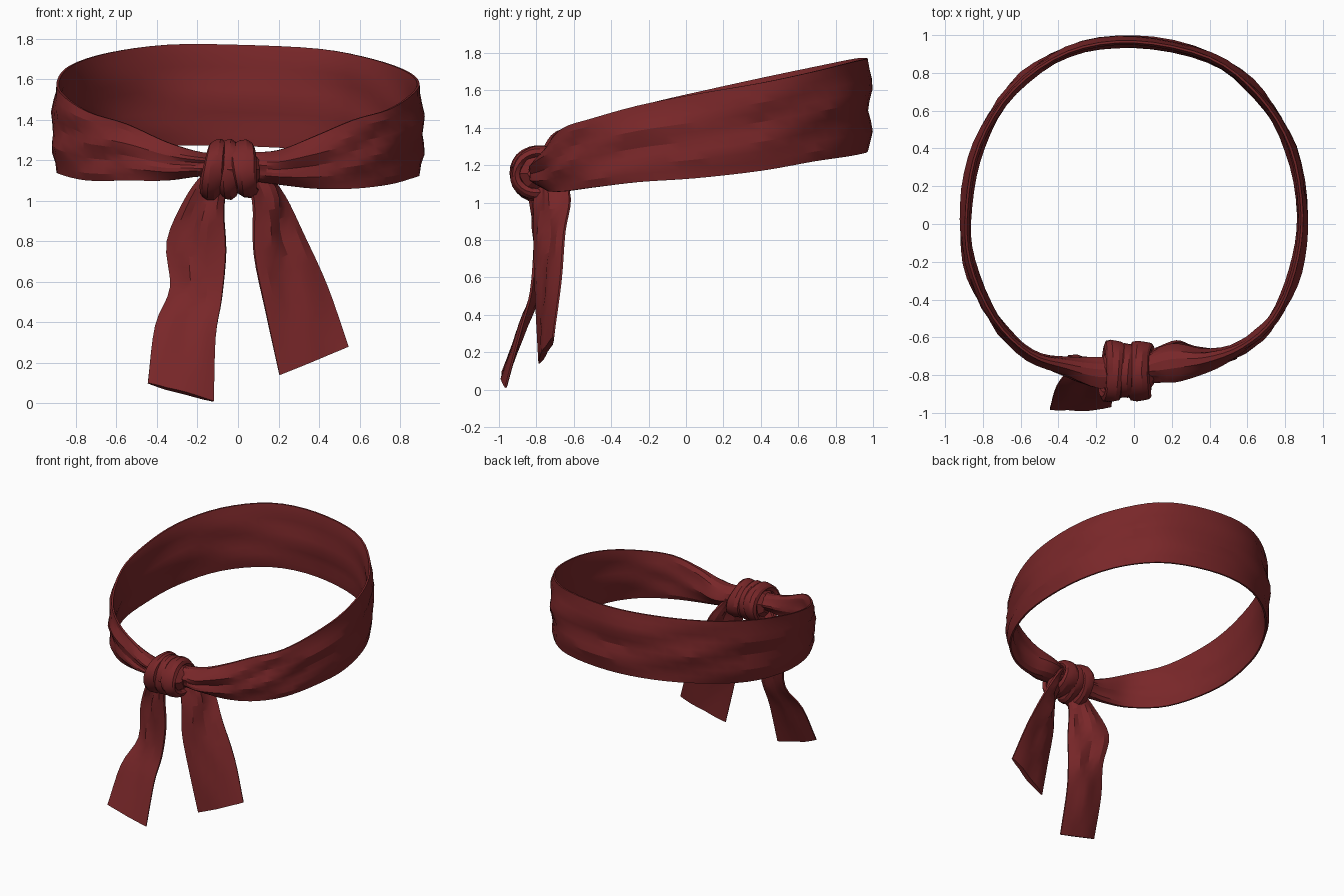
import bpy, bmesh, math
from mathutils import Vector

cube = bpy.data.objects.get("Cube")
if cube:
    bpy.data.objects.remove(cube)

cloth = bpy.data.materials.new("dark red cloth")
cloth.use_nodes = True
red = (0.19, 0.02, 0.022, 1)
cloth.diffuse_color = red
shader = cloth.node_tree.nodes["Principled BSDF"]
shader.inputs["Base Color"].default_value = red
shader.inputs["Roughness"].default_value = 0.9


def resample(points, steps):
    """Smooth curve through control tuples of any length."""
    pts = [Vector(p) for p in points]
    pts = [pts[0] * 2 - pts[1]] + pts + [pts[-1] * 2 - pts[-2]]
    out = []
    for a, b, c, d in zip(pts, pts[1:], pts[2:], pts[3:]):
        for i in range(steps):
            t = i / steps
            out.append(b + (c - a) * (t / 2)
                       + (a * 2 - b * 5 + c * 4 - d) * (t * t / 2)
                       + (b * 3 - a - c * 3 + d) * (t ** 3 / 2))
    return out + [pts[-2]]


def loft(name, rings, closed=False):
    """Skin a list of closed sections."""
    bm = bmesh.new()
    rows = [[bm.verts.new(p) for p in ring] for ring in rings]
    pairs = list(zip(rows, rows[1:]))
    if closed:
        pairs.append((rows[-1], rows[0]))
    else:
        bm.faces.new(rows[0])
        bm.faces.new(rows[-1])
    for a, b in pairs:
        for i in range(len(a)):
            j = (i + 1) % len(a)
            bm.faces.new((a[i], a[j], b[j], b[i]))
    bmesh.ops.recalc_face_normals(bm, faces=bm.faces)
    mesh = bpy.data.meshes.new(name)
    bm.to_mesh(mesh)
    bm.free()
    mesh.materials.append(cloth)
    obj = bpy.data.objects.new(name, mesh)
    bpy.context.collection.objects.link(obj)
    bpy.ops.object.select_all(action='DESELECT')
    obj.select_set(True)
    bpy.context.view_layer.objects.active = obj
    bpy.ops.object.shade_smooth_by_angle(angle=math.radians(20))
    return obj


def crease(t):
    """Sharp-sided fold wave between -1 and 1."""
    return 2 * abs(2 * (t % 1) - 1) - 1


def strip_section(low, high, out, thick, fold, rows):
    """Closed section of a cloth strip: outer face up, inner face down."""
    ring = []
    for side in (1, -1):
        for k in range(rows + 1):
            v = k / rows if side > 0 else 1 - k / rows
            swell = 0.25 + 0.75 * math.sin(math.pi * v) ** 0.6
            ring.append(low.lerp(high, v) + out * (side * thick / 2 * swell + fold(v, side)))
    return ring


# Headband: x, y, bottom, top, thickness from one side of the knot to the other
band_path = [
    (-.05, -.78, 1.1, 1.24, .12), (-.18, -.79, 1.12, 1.24, .16),
    (-.35, -.755, 1.1, 1.29, .1), (-.55, -.69, 1.1, 1.38, .05),
    (-.74, -.5, 1.1, 1.44, .05), (-.87, -.2, 1.13, 1.53, .05),
    (-.885, .1, 1.15, 1.6, .05), (-.82, .42, 1.19, 1.67, .05),
    (-.64, .71, 1.24, 1.73, .05), (-.35, .91, 1.27, 1.77, .05),
    (0, .965, 1.27, 1.77, .05), (.4, .88, 1.25, 1.75, .05),
    (.66, .68, 1.22, 1.7, .05), (.83, .4, 1.17, 1.64, .05),
    (.89, .05, 1.13, 1.58, .05), (.85, -.25, 1.11, 1.52, .05),
    (.74, -.5, 1.08, 1.45, .05), (.57, -.65, 1.06, 1.4, .06),
    (.38, -.72, 1.06, 1.32, .11), (.2, -.74, 1.08, 1.25, .2),
    (.05, -.77, 1.1, 1.24, .12)]
path = resample(band_path, 4)
rings = []
for i, p in enumerate(path):
    a, b = path[max(i - 1, 0)], path[min(i + 1, len(path) - 1)]
    out = Vector((a[1] - b[1], b[0] - a[0], 0)).normalized()
    u = i / len(path)

    def fold(v, side, u=u):
        depth = math.sin(math.pi * v) ** 0.5 if 0 < v < 1 else 0
        wave = crease(v * 2.1 + u * 5 + 0.15 * math.sin(u * 31))
        wave += 0.6 * crease(v * 1.3 - u * 7 + 0.3)
        return depth * wave * (0.013 if side > 0 else 0.007)

    rings.append(strip_section(Vector((p[0], p[1], p[2])), Vector((p[0], p[1], p[3])),
                               out, p[4], fold, 9))
loft("headband", rings)


# Hanging tails: paired edges from the knot down to the hem
def tail(name, first_edge, second_edge, phase):
    lefts, rights = resample(first_edge, 4), resample(second_edge, 4)
    rings = []
    for i, (a, b) in enumerate(zip(lefts, rights)):
        u = i / (len(lefts) - 1)
        down = (lefts[min(i + 1, len(lefts) - 1)] - lefts[max(i - 1, 0)])
        out = (b - a).cross(down).normalized()

        def fold(v, side, u=u):
            wave = crease(v * 1.2 + u * 1.5 + phase) + 0.5 * crease(v * 2 - u * 2.5)
            return math.sin(math.pi * v) * wave * 0.028 * (1 - 0.8 * u)

        rings.append(strip_section(a, b, out, 0.07 - 0.035 * u, fold, 7))
    loft(name, rings)


tail("right_tail",
     [(-.14, -.8, 1.17), (-.25, -.76, 1.03), (-.35, -.7, .8),
      (-.335, -.75, .57), (-.41, -.86, .38), (-.445, -.98, .1)],
     [(-.05, -.83, 1.12), (-.07, -.81, .95), (-.06, -.81, .75),
      (-.08, -.83, .52), (-.11, -.88, .33), (-.12, -.965, .01)], 0.2)
tail("left_tail",
     [(.02, -.8, 1.15), (.075, -.81, 1.0), (.08, -.81, .74),
      (.14, -.8, .44), (.205, -.785, .14)],
     [(.12, -.66, 1.17), (.23, -.62, 1.02), (.32, -.65, .84),
      (.44, -.67, .58), (.545, -.71, .28)], 0.55)


# Knot: wraps of cloth around the gathered band
def wrap(name, x, half_width, ry, rz, lean, phase):
    rings = []
    for i in range(26):
        t = math.tau * i / 26
        radial = Vector((0, math.cos(t), math.sin(t)))
        wobble = 1 + 0.035 * math.sin(3 * t + phase)
        centre = Vector((x + lean * math.sin(t + phase), -.78 + ry * wobble * math.cos(t),
                         1.155 + rz * wobble * math.sin(t)))
        width = half_width * (1 + 0.12 * math.sin(2 * t + phase))
        ring = []
        for k in range(10):
            s = math.tau * k / 10
            ring.append(centre + Vector((width * math.cos(s), 0, 0))
                        + radial * (0.032 * math.sin(s) + 0.006 * crease(k / 4 + i / 13)))
        rings.append(ring)
    loft(name, rings, closed=True)


wrap("knot_outer_wrap", -.115, .05, .135, .12, .02, .4)
wrap("knot_middle_wrap", -.045, .05, .115, .115, .012, 1.6)
wrap("knot_front_wrap", .035, .058, .13, .11, .012, 2.8)

# Gathered cloth inside the knot
core = []
for i in range(9):
    f = i / 4 - 1
    size = 0.06 + 0.065 * math.sqrt(max(0, 1 - f * f))
    core.append([Vector((-.035 + .14 * f,
                         -.78 + size * (1 + .12 * (k % 2)) * math.cos(math.tau * k / 14),
                         1.155 + size * .85 * (1 + .12 * (k % 2)) * math.sin(math.tau * k / 14)))
                 for k in range(14)])
loft("knot_core", core)
